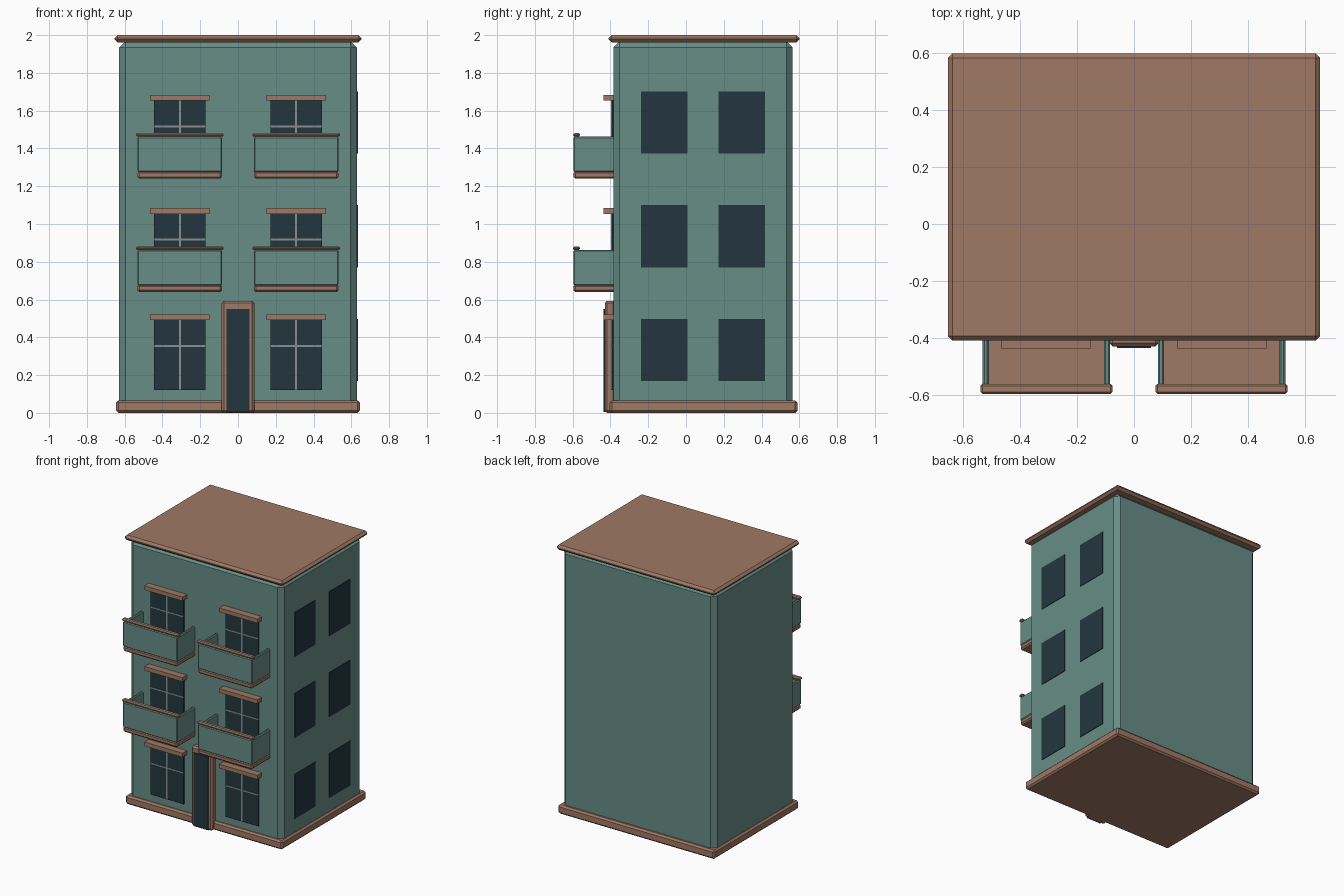
import bpy, bmesh

if "Cube" in bpy.data.objects:
    bpy.data.objects.remove(bpy.data.objects["Cube"])


def material(name, rgb):
    m = bpy.data.materials.new(name)
    m.diffuse_color = (*rgb, 1)
    m.use_nodes = True
    m.node_tree.nodes["Principled BSDF"].inputs["Base Color"].default_value = m.diffuse_color
    return m


GREEN = material("green_wall", (0.14, 0.27, 0.24))
BROWN = material("brown_trim", (0.35, 0.19, 0.13))
GLASS = material("dark_glass", (0.016, 0.037, 0.048))
GREY = material("grey_bar", (0.25, 0.28, 0.29))


def box(name, x, y, z, mat, bevel=0):
    """Box from (min, max) pairs, optionally with a one-step chamfer."""
    bm = bmesh.new()
    bmesh.ops.create_cube(bm, size=1)
    for v in bm.verts:
        v.co = [r[0] if c < 0 else r[1] for c, r in zip(v.co, (x, y, z))]
    if bevel:
        bmesh.ops.bevel(bm, geom=bm.edges[:], offset=bevel, segments=1,
                        profile=0.5, affect='EDGES')
    me = bpy.data.meshes.new(name)
    bm.to_mesh(me)
    bm.free()
    me.materials.append(mat)
    ob = bpy.data.objects.new(name, me)
    bpy.context.collection.objects.link(ob)
    return ob


WALL = -0.385  # front wall plane

# Main masses
box("walls", (-0.63, 0.63), (WALL, 0.565), (0.002, 1.968), GREEN, 0.034)
box("base_plinth", (-0.645, 0.645), (-0.405, 0.59), (0, 0.066), BROWN, 0.012)
box("roof_slab", (-0.654, 0.654), (-0.41, 0.60), (1.962, 2.0), BROWN, 0.016)

# Entrance
box("door_frame", (-0.087, 0.087), (-0.43, WALL + 0.01), (0, 0.593), BROWN, 0.012)
box("door", (-0.06, 0.06), (-0.436, -0.41), (0.005, 0.55), GLASS)


def front_window(tag, cx, bottom, bar):
    top = bar + 0.15
    box("front_window_" + tag, (cx - 0.136, cx + 0.136), (WALL - 0.008, WALL + 0.01),
        (bottom, top), GLASS)
    box("window_bar_vertical_" + tag, (cx - 0.005, cx + 0.005), (WALL - 0.012, WALL),
        (bottom, top), GREY)
    box("window_bar_horizontal_" + tag, (cx - 0.136, cx + 0.136), (WALL - 0.012, WALL),
        (bar - 0.005, bar + 0.005), GREY)
    box("lintel_" + tag, (cx - 0.157, cx + 0.157), (-0.437, WALL + 0.01),
        (bar + 0.137, bar + 0.167), BROWN)


def balcony(tag, cx, z):
    x0, x1 = cx - 0.224, cx + 0.224
    box("balcony_floor_" + tag, (x0, x1), (-0.595, WALL + 0.01), (z, z + 0.04), BROWN, 0.01)
    box("balcony_front_" + tag, (x0, x1), (-0.595, -0.573), (z + 0.035, z + 0.222), GREEN, 0.006)
    for side, a in (("left", x0), ("right", x1 - 0.022)):
        box(f"balcony_{side}_{tag}", (a, a + 0.022), (-0.59, WALL + 0.01),
            (z + 0.035, z + 0.222), GREEN, 0.006)
    box("balcony_rail_" + tag, (x0 - 0.008, x1 + 0.008), (-0.597, -0.562),
        (z + 0.222, z + 0.242), BROWN, 0.007)


# Front windows and balconies, mirrored left and right
for side, cx in (("left", -0.308), ("right", 0.308)):
    front_window("ground_" + side, cx, 0.12, 0.355)
    for floor, z in (("first", 0.64), ("second", 1.24)):
        front_window(f"{floor}_{side}", cx, z + 0.05, z + 0.277)
        balcony(f"{floor}_{side}", cx, z)

# Windows on the right-hand wall only
for i in range(3):
    for side, y in (("front", -0.238), ("back", 0.172)):
        z = 0.168 + 0.602 * i
        box(f"side_window_{side}_{i + 1}", (0.62, 0.634), (y, y + 0.246), (z, z + 0.33), GLASS)
